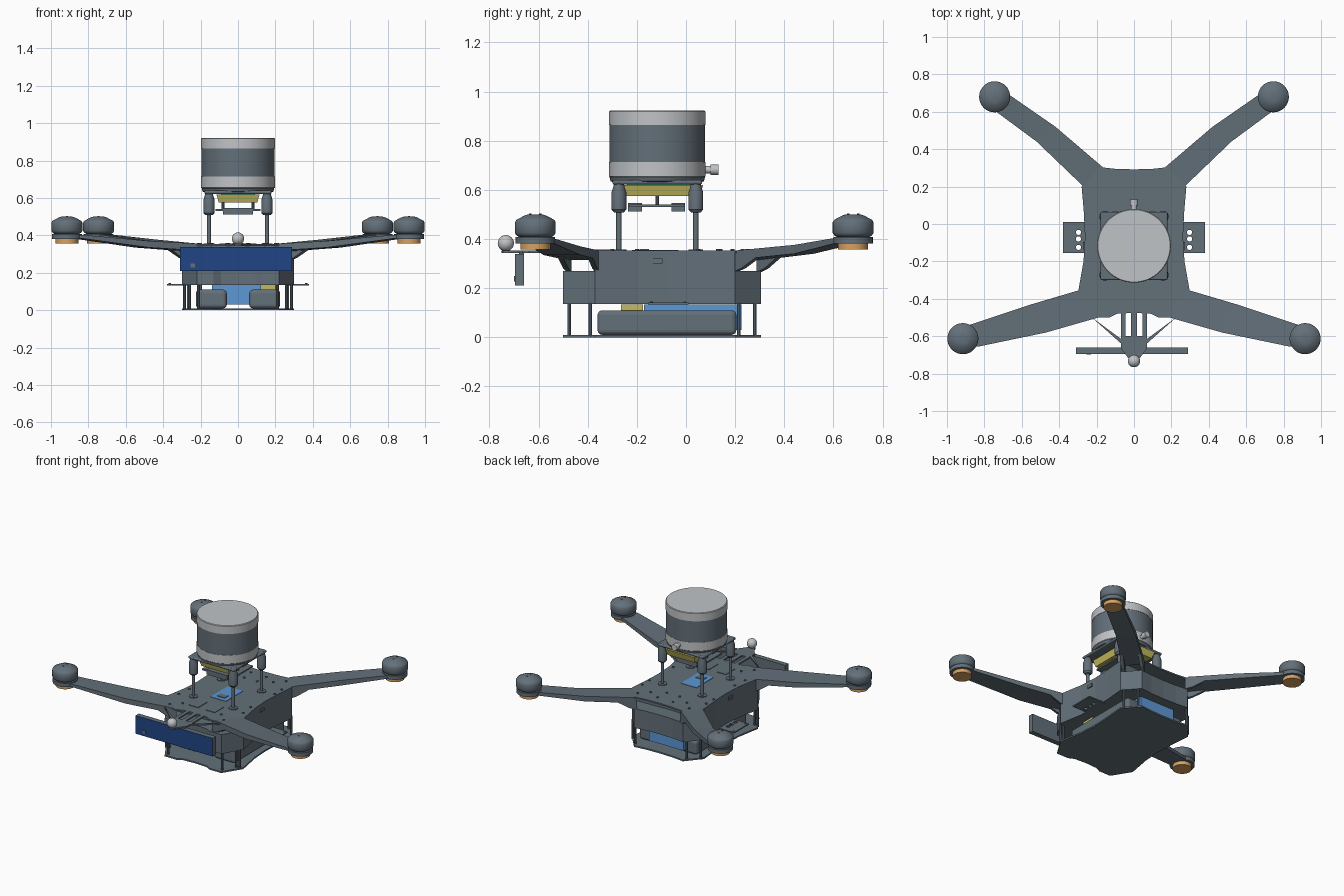
import bpy, bmesh, math
from mathutils import Vector

if "Cube" in bpy.data.objects:
    bpy.data.objects.remove(bpy.data.objects["Cube"])


def material(name, rgb):
    m = bpy.data.materials.new(name)
    m.use_nodes = True
    m.diffuse_color = (*rgb, 1)
    m.node_tree.nodes["Principled BSDF"].inputs["Base Color"].default_value = (*rgb, 1)
    return m


SLATE = material("slate grey", (0.125, 0.16, 0.19))
LIGHT = material("light grey", (0.53, 0.55, 0.57))
NAVY = material("navy blue", (0.015, 0.06, 0.24))
BLUE = material("sky blue", (0.11, 0.31, 0.66))
YELLOW = material("yellow", (0.55, 0.49, 0.11))
ORANGE = material("copper orange", (0.68, 0.36, 0.12))
GREEN = material("board green", (0.08, 0.42, 0.28))


def finish(name, bm, mat, smooth=False):
    bmesh.ops.recalc_face_normals(bm, faces=bm.faces[:])
    me = bpy.data.meshes.new(name)
    bm.to_mesh(me)
    bm.free()
    ob = bpy.data.objects.new(name, me)
    bpy.context.collection.objects.link(ob)
    me.materials.append(mat)
    if smooth:
        bpy.ops.object.select_all(action="DESELECT")
        ob.select_set(True)
        bpy.context.view_layer.objects.active = ob
        bpy.ops.object.shade_smooth_by_angle(angle=math.radians(35))
    return ob


def box(name, x, y, z, mat=SLATE, bevel=0):
    """Box from (low, high) ranges on each axis."""
    bm = bmesh.new()
    bmesh.ops.create_cube(bm, size=1)
    for v in bm.verts:
        v.co = [r[0] if c < 0 else r[1] for r, c in zip((x, y, z), v.co)]
    ob = finish(name, bm, mat)
    if bevel:
        mod = ob.modifiers.new("rounded", "BEVEL")
        mod.width, mod.segments = bevel, 4
    return ob


def lathe(name, at, profile, mat=SLATE, axis="Z", steps=40):
    """Closed turned solid from (radius, height) pairs."""
    bm = bmesh.new()
    rings = []
    for r, h in profile:
        ring = []
        for i in range(steps):
            a = math.tau * i / steps
            p = Vector((r * math.cos(a), r * math.sin(a), h))
            ring.append(bm.verts.new(Vector(at) + (p if axis == "Z" else p.xzy)))
        rings.append(ring)
    for a, b in zip(rings, rings[1:]):
        for i in range(steps):
            j = (i + 1) % steps
            bm.faces.new((a[i], a[j], b[j], b[i]))
    bm.faces.new(rings[0])
    bm.faces.new(rings[-1])
    return finish(name, bm, mat, True)


def rod(name, x, y, z0, z1, r, mat=SLATE, steps=16):
    return lathe(name, (x, y, 0), [(r, z0), (r, z1)], mat, steps=steps)


def plate(name, outline, z0, z1, mat=SLATE, both=False):
    """Extruded outline; both=True mirrors a half outline across x."""
    if both:
        outline = outline + [(-x, y) for x, y in reversed(outline) if x > 0]
    bm = bmesh.new()
    face = bm.faces.new([bm.verts.new((x, y, z0)) for x, y in outline])
    new = bmesh.ops.extrude_face_region(bm, geom=[face])["geom"]
    bmesh.ops.translate(bm, vec=(0, 0, z1 - z0),
                        verts=[v for v in new if isinstance(v, bmesh.types.BMVert)])
    return finish(name, bm, mat)


def loft(name, stations, side):
    """Beam through stations of (edge a, edge b, bottom, top)."""
    bm = bmesh.new()
    rings = [[bm.verts.new((side * p[0], p[1], z)) for p, z in
              ((a, lo), (b, lo), (b, hi), (a, hi))] for a, b, lo, hi in stations]
    for r, s in zip(rings, rings[1:]):
        for i in range(4):
            bm.faces.new((r[i], r[i - 1], s[i - 1], s[i]))
    bm.faces.new(rings[0])
    bm.faces.new(rings[-1])
    return finish(name, bm, SLATE)


# Body shell: waisted plates and boxes
waist = [(0.3, -0.37), (0.27, -0.2), (0.262, -0.07), (0.268, 0.06), (0.28, 0.2)]
full = [(0, -0.475), (0.09, -0.48), (0.13, -0.5), (0.22, -0.5)] + waist + \
       [(0.19, 0.305), (0.1, 0.295), (0, 0.292)]
plate("bottom_plate", full, 0, 0.01, both=True)
plate("lower_body", full, 0.135, 0.27, both=True)
plate("upper_body", [(0, -0.37)] + waist + [(0, 0.19)], 0.27, 0.345, both=True)
plate("top_plate", full, 0.343, 0.353, both=True)

# Side wings with drilled holes
for s in (1, -1):
    wing = box("side_wing", sorted((s * 0.25, s * 0.38)), (-0.155, 0.01), (0.133, 0.141))
    for y in (-0.045, -0.08, -0.125):
        cutter = rod("hole_cutter", s * 0.297, y, 0.1, 0.17, 0.014)
        cutter.hide_render = True
        cutter.hide_viewport = True
        cutter.display_type = "WIRE"
        mod = wing.modifiers.new("hole", "BOOLEAN")
        mod.operation, mod.object = "DIFFERENCE", cutter
    for y in (-0.14, -0.005):
        rod("wing_bolt", s * 0.365, y, 0.14, 0.145, 0.006, steps=8)

# Underside: posts, skid packs, battery
for s in (1, -1):
    for x, y in ((0.21, -0.475), (0.285, -0.39), (0.26, -0.39), (0.265, 0.215), (0.2, 0.28)):
        rod("standoff", s * x, y, 0.005, 0.14, 0.008, steps=10)
    box("skid_pack", sorted((s * 0.06, s * 0.225)), (-0.36, 0.205), (0.01, 0.11), bevel=0.02)
box("battery", (-0.14, 0.13), (-0.17, 0.225), (0.03, 0.134), BLUE)
box("power_module", (0.12, 0.2), (-0.265, -0.175), (0.08, 0.134), YELLOW)

# Arms, root gussets and motors
rear = [((0.18, 0.315), (0.27, 0.2), 0.315, 0.353), ((0.42, 0.52), (0.52, 0.44), 0.34, 0.376),
        ((0.68, 0.70), (0.75, 0.61), 0.383, 0.405), ((0.77, 0.73), (0.80, 0.65), 0.385, 0.407)]
front = [((0.155, -0.49), (0.29, -0.353), 0.315, 0.353), ((0.47, -0.58), (0.55, -0.43), 0.335, 0.37),
         ((0.83, -0.655), (0.88, -0.54), 0.383, 0.403), ((0.95, -0.66), (0.96, -0.58), 0.385, 0.407)]
bell = [(0.062, 0.405), (0.078, 0.416), (0.083, 0.425), (0.083, 0.468), (0.077, 0.478),
        (0.045, 0.495), (0.03, 0.5)]
for s in (1, -1):
    for label, arm, (mx, my) in (("rear", rear, (0.745, 0.68)), ("front", front, (0.915, -0.613))):
        loft(label + "_arm", arm, s)
        # Paired ribs bracing the arm root against the lower body
        for k in (0, 1):
            root, out = Vector(arm[0][k]), Vector(arm[1][k])
            other = Vector(arm[0][1 - k])
            inset = (other - root) * 0.15
            p, q = root.lerp(out, -0.05), root.lerp(out, 0.35)
            loft(label + "_arm_gusset", [(p, p + inset, 0.265, 0.345),
                                         (root.lerp(out, 0.1), root.lerp(out, 0.1) + inset, 0.28, 0.345),
                                         (q, q + inset, 0.325, 0.345)], s)
        x = s * mx
        rod(label + "_motor_seat", x, my, 0.382, 0.408, 0.08, steps=40)
        rod(label + "_motor_cap", x, my, 0.357, 0.384, 0.061, ORANGE, steps=40)
        lathe(label + "_motor_bell", (x, my, 0), bell)
        for d in (-0.02, 0.02):
            rod("motor_screw", x, my + d, 0.495, 0.503, 0.005, steps=8)

# Front bracket: rails, struts, nose, lamp and display panel
for s in (1, -1):
    plate("nose_rail", [(s * 0.045, -0.47), (s * 0.07, -0.47), (s * 0.07, -0.61), (s * 0.045, -0.61)], 0.343, 0.353)
    plate("nose_strut", [(s * 0.25, -0.485), (s * 0.225, -0.5), (s * 0.04, -0.665), (s * 0.055, -0.625)], 0.343, 0.353)
plate("nose_spine", [(0, -0.47), (0.015, -0.47), (0.015, -0.61), (0, -0.61)], 0.343, 0.353, both=True)
plate("nose_plate", [(0, -0.6), (0.07, -0.6), (0.07, -0.665), (0.025, -0.725), (0.02, -0.745), (0, -0.75)],
      0.343, 0.353, both=True)
ball = [(max(0.033 * math.sin(math.pi * i / 12), 0.001), -0.033 * math.cos(math.pi * i / 12)) for i in range(13)]
lathe("nose_lamp", (0, -0.733, 0.383), ball, LIGHT, steps=24)
panel = box("front_panel", (-0.31, 0.29), (-0.695, -0.66), (0.21, 0.338))
panel.data.materials.append(NAVY)
for f in panel.data.polygons:
    f.material_index = int(f.normal.y < -0.5)
box("panel_button", (-0.253, -0.23), (-0.699, -0.694), (0.228, 0.25))
box("panel_hanger", (-0.06, 0.06), (-0.68, -0.66), (0.33, 0.348))

# Small fittings on the deck and sides
for s in (1, -1):
    for x, y in ((0.25, 0.13), (0.25, 0.05), (0.24, -0.2), (0.25, -0.3), (0.15, -0.4), (0.21, -0.46),
                 (0.06, 0.23), (0.14, 0.19), (0.05, 0.14), (0.2, 0.25)):
        rod("deck_bolt", s * x, y, 0.352, 0.359, 0.008, steps=8)
    box("deck_slot_cover", sorted((s * 0.03, s * 0.1)), (-0.4, -0.3), (0.352, 0.357))
    box("side_port", sorted((s * 0.255, s * 0.272)), (-0.135, -0.095), (0.3, 0.32))
box("deck_window", (-0.06, 0.06), (-0.22, -0.03), (0.352, 0.356), BLUE)
box("deck_module", (-0.03, 0.03), (-0.19, -0.15), (0.352, 0.36))

# Sensor mount: four posts with rubber sleeves, boards and tray
CY = -0.117
sleeve = [(0.02, 0.508), (0.03, 0.52), (0.03, 0.59), (0.022, 0.615), (0.02, 0.64)]
for s in (1, -1):
    for y in (-0.273, 0.04):
        rod("mount_post", s * 0.155, y, 0.35, 0.52, 0.011)
        lathe("mount_sleeve", (s * 0.155, y, 0), sleeve, steps=20)
        rod("post_foot", s * 0.155, y, 0.352, 0.358, 0.03, steps=20)
lathe("mount_ring", (0, CY, 0), [(0.17, 0.627), (0.19, 0.635), (0.194, 0.652)], steps=64)
box("mount_frame", (-0.18, 0.18), (-0.3, 0.065), (0.622, 0.64), bevel=0.008)
box("control_board", (-0.09, 0.09), (-0.24, 0.03), (0.618, 0.626), GREEN)
board = box("yellow_cradle", (-0.115, 0.115), (-0.27, 0.07), (0.575, 0.62), YELLOW)
for v in board.data.vertices:
    if v.co.z < 0.6:
        v.co.x *= 0.9
        v.co.y = CY + (v.co.y - CY) * 0.92
box("tray", (-0.12, 0.12), (-0.23, -0.005), (0.53, 0.54))
for y in (-0.235, -0.06):
    box("tray_block", (-0.08, 0.08), (y, y + 0.055), (0.512, 0.546))
for s in (1, -1):
    rod("tray_hanger", s * 0.08, CY, 0.535, 0.58, 0.008, steps=8)

# Round scanner: light base, dark window band, light cap
lathe("scanner_base", (0, CY, 0), [(0.19, 0.65), (0.197, 0.655), (0.197, 0.714)], LIGHT, steps=64)
lathe("scanner_band", (0, CY, 0), [(0.195, 0.713), (0.195, 0.865)], SLATE, steps=64)
lathe("scanner_cap", (0, CY, 0), [(0.197, 0.864), (0.197, 0.918), (0.193, 0.922)], LIGHT, steps=64)
lathe("scanner_plug", (0, 0, 0.682), [(0.015, 0.06), (0.015, 0.1), (0.021, 0.1), (0.021, 0.132)],
      LIGHT, axis="Y", steps=20)
